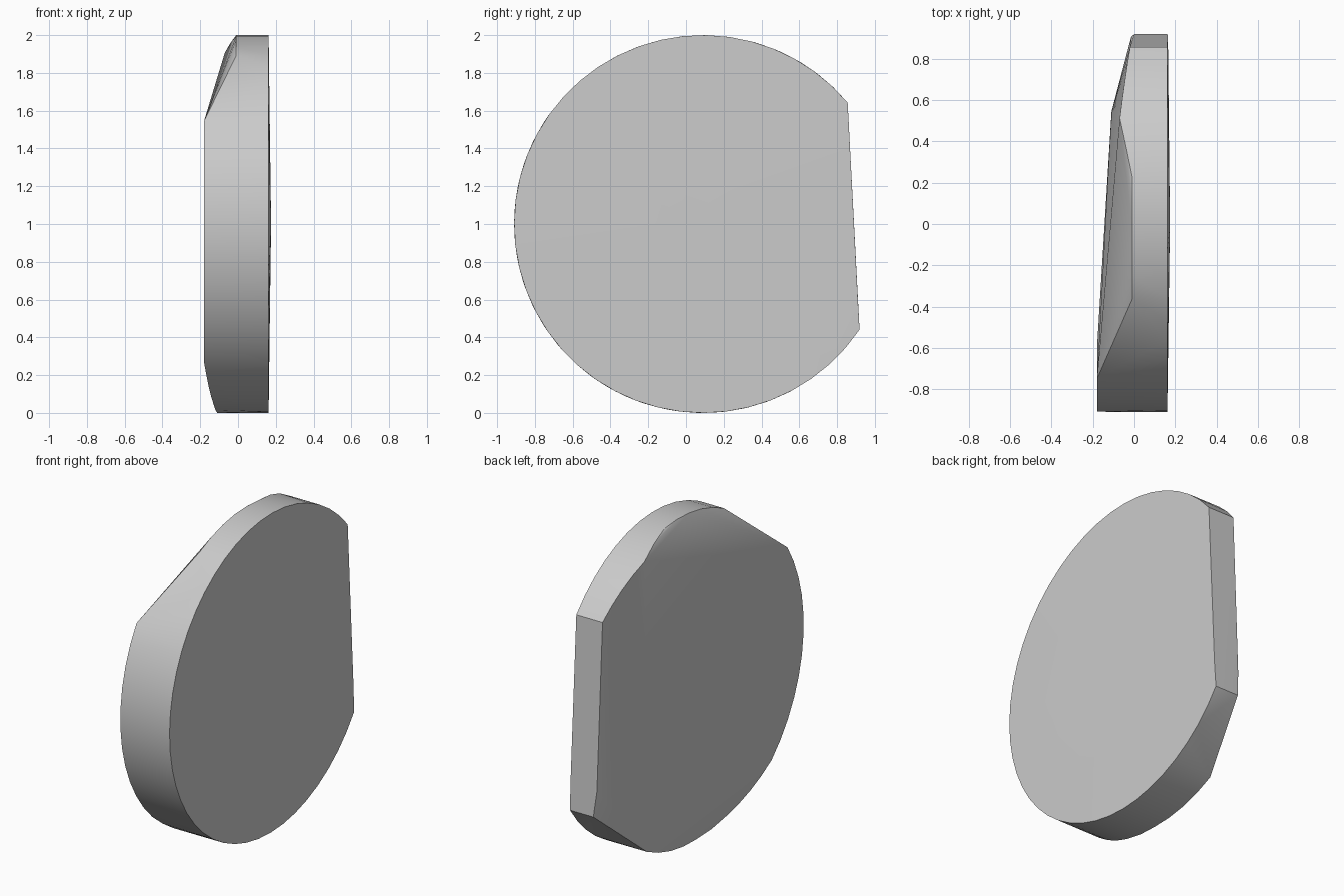
import bpy, bmesh
from math import sin, cos, radians

if "Cube" in bpy.data.objects:
    bpy.data.objects.remove(bpy.data.objects["Cube"])

CENTRE_Y, RADIUS = 0.09, 1.0
FLAT_TOP, FLAT_BOTTOM = 40, 326   # ends of the arc, in degrees

# Depth of the slanted side around the rim: (angle, x)
SLANT = [(40, -0.02), (65, -0.07), (82, -0.01), (117, -0.01), (147, -0.18),
         (227, -0.18), (252, -0.13), (268, -0.11), (297, -0.11), (326, 0.0)]
# Stretches where the rim is a single straight cut
CUTS = [(117, 147), (297, 326)]


def rim(angle, x):
    a = radians(angle)
    return (x, CENTRE_Y + RADIUS * cos(a), 1 + RADIUS * sin(a))


def arc(start, end, step=7):
    n = max(1, round((end - start) / step))
    return [start + (end - start) * i / n for i in range(n + 1)]


# Nearly flat side, slightly domed
points = [rim(a, 0.162) for a in arc(FLAT_TOP, FLAT_BOTTOM)]
points += [(0.175, 0.0, 1.0), (0.165, 0.91, 0.6), (-0.015, 0.905, 0.6)]

# Slanted side
for (a0, x0), (a1, x1) in zip(SLANT, SLANT[1:]):
    angles = [a0, a1] if (a0, a1) in CUTS else arc(a0, a1)
    points += [rim(a, x0 + (x1 - x0) * (a - a0) / (a1 - a0)) for a in angles]

# Solid stretched over both rims
bm = bmesh.new()
for p in points:
    bm.verts.new(p)
bmesh.ops.remove_doubles(bm, verts=bm.verts, dist=0.002)
hull = bmesh.ops.convex_hull(bm, input=bm.verts)
loose = [v for v in bm.verts if not v.link_faces]
bmesh.ops.delete(bm, geom=loose, context='VERTS')
bmesh.ops.dissolve_limit(bm, angle_limit=radians(0.5), verts=bm.verts, edges=bm.edges)
bmesh.ops.recalc_face_normals(bm, faces=bm.faces)

mesh = bpy.data.meshes.new("cut_disc")
bm.to_mesh(mesh)
bm.free()
disc = bpy.data.objects.new("cut_disc", mesh)
bpy.context.collection.objects.link(disc)

# Plain grey material
grey = bpy.data.materials.new("plain_grey")
grey.use_nodes = True
colour = (0.6, 0.6, 0.6, 1)
grey.diffuse_color = colour
grey.node_tree.nodes["Principled BSDF"].inputs["Base Color"].default_value = colour
mesh.materials.append(grey)

bpy.ops.object.select_all(action='DESELECT')
disc.select_set(True)
bpy.context.view_layer.objects.active = disc
bpy.ops.object.shade_smooth_by_angle(angle=radians(30))
